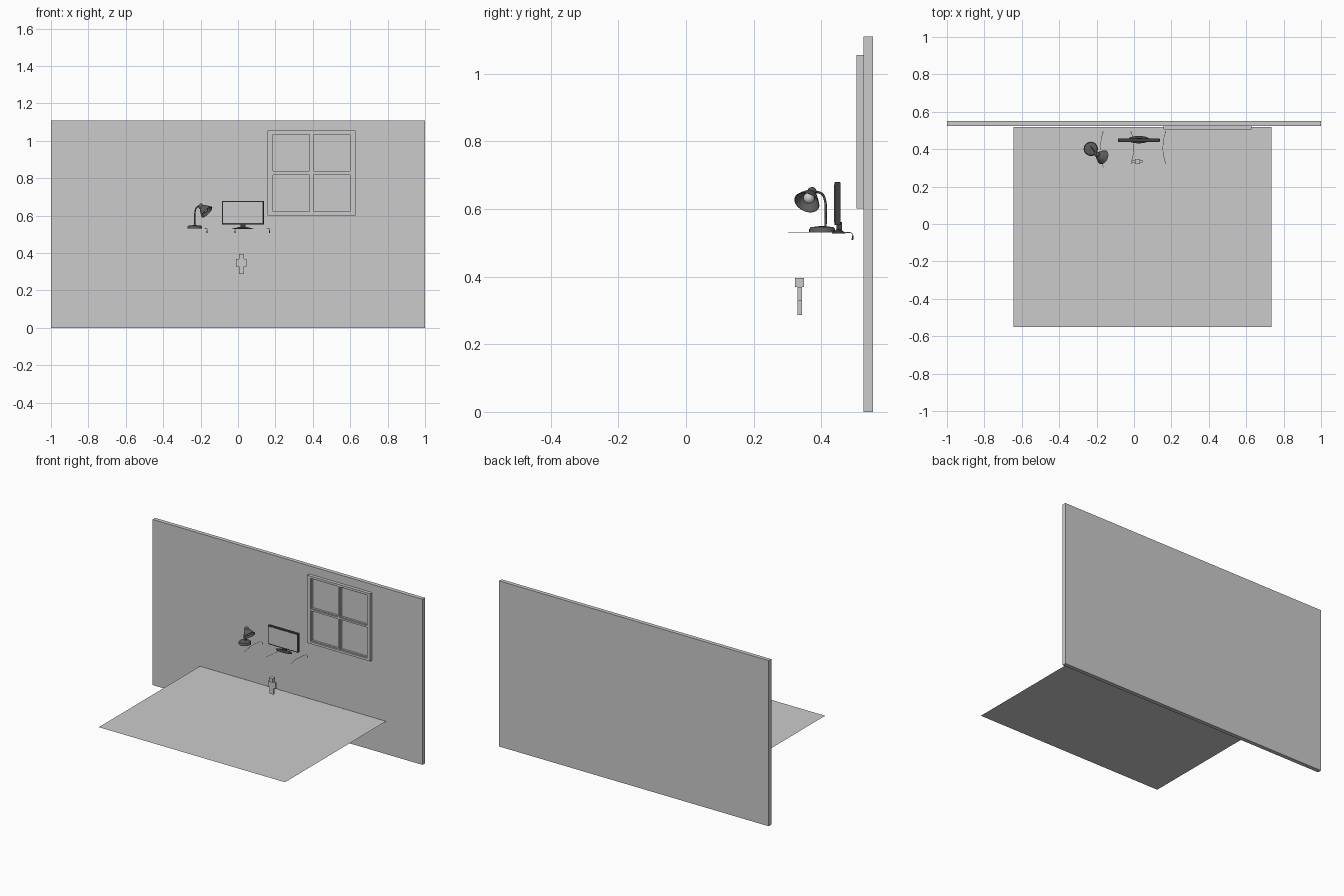
import bpy, bmesh, math
from mathutils import Vector

if "Cube" in bpy.data.objects:
    bpy.data.objects.remove(bpy.data.objects["Cube"])


def material(name, v):
    m = bpy.data.materials.new(name)
    m.diffuse_color = (v, v, v, 1)
    m.use_nodes = True
    m.node_tree.nodes["Principled BSDF"].inputs["Base Color"].default_value = m.diffuse_color
    return m


GREY = material("plain grey", 0.6)
LAMP = material("lamp dark grey", 0.11)
BLACK = material("monitor charcoal", 0.05)


def add_mesh(name, bm, mat, smooth=False):
    bmesh.ops.recalc_face_normals(bm, faces=bm.faces)
    me = bpy.data.meshes.new(name)
    bm.to_mesh(me)
    bm.free()
    me.materials.append(mat)
    ob = bpy.data.objects.new(name, me)
    bpy.context.collection.objects.link(ob)
    if smooth:
        bpy.ops.object.select_all(action='DESELECT')
        ob.select_set(True)
        bpy.context.view_layer.objects.active = ob
        bpy.ops.object.shade_smooth_by_angle(angle=math.radians(40))
    return ob


def box(name, x, y, z, mat=GREY, bevel=0):
    bm = bmesh.new()
    bmesh.ops.create_cube(bm, size=1)
    for v in bm.verts:
        for i, (a, b) in enumerate((x, y, z)):
            v.co[i] = a if v.co[i] < 0 else b
    if bevel:
        bmesh.ops.bevel(bm, geom=bm.edges[:], offset=bevel, segments=2,
                        profile=0.5, affect='EDGES')
    return add_mesh(name, bm, mat)


def lathe(name, profile, origin, axis=(0, 0, 1), mat=LAMP, steps=32, flatten=1):
    """Spin (radius, height) points round an axis."""
    bm = bmesh.new()
    vs = [bm.verts.new((r, 0, h)) for r, h in profile]
    edges = [bm.edges.new(p) for p in zip(vs, vs[1:])]
    bmesh.ops.spin(bm, geom=vs + edges, cent=(0, 0, 0), axis=(0, 0, 1),
                   angle=math.tau, steps=steps)
    bmesh.ops.remove_doubles(bm, verts=bm.verts, dist=1e-5)
    q = Vector((0, 0, 1)).rotation_difference(Vector(axis).normalized())
    for v in bm.verts:
        v.co.y *= flatten
        v.co = q @ v.co + Vector(origin)
    return add_mesh(name, bm, mat, True)


def tube(name, pts, radius, mat):
    cu = bpy.data.curves.new(name, 'CURVE')
    cu.dimensions = '3D'
    cu.bevel_depth = radius
    cu.bevel_resolution = 2
    cu.use_fill_caps = True
    sp = cu.splines.new('NURBS')
    sp.points.add(len(pts) - 1)
    for p, co in zip(sp.points, pts):
        p.co = (*co, 1)
    sp.use_endpoint_u = True
    sp.order_u = 3
    sp.resolution_u = 8
    cu.materials.append(mat)
    ob = bpy.data.objects.new(name, cu)
    bpy.context.collection.objects.link(ob)
    bpy.ops.object.select_all(action='DESELECT')
    ob.select_set(True)
    bpy.context.view_layer.objects.active = ob
    bpy.ops.object.convert(target='MESH')


# room: back wall and raised floor sheet
box("back_wall", (-1, 1), (0.525, 0.552), (0, 1.11))
bm = bmesh.new()
bm.faces.new([bm.verts.new(p) for p in ((-0.645, -0.552, 0.224), (0.735, -0.552, 0.224),
                                        (0.735, 0.518, 0.224), (-0.645, 0.518, 0.224))])
floor = add_mesh("floor", bm, GREY)
if floor.data.polygons[0].normal.z < 0:
    floor.data.flip_normals()


# window: outer frame, then stepped sash around each of four panes
def ring(name, x0, x1, z0, z1, w, h, y):
    box(name + "_left", (x0, x0 + w), y, (z0, z1))
    box(name + "_right", (x1 - w, x1), y, (z0, z1))
    box(name + "_bottom", (x0 + w, x1 - w), y, (z0, z0 + h))
    box(name + "_top", (x0 + w, x1 - w), y, (z1 - h, z1))


ring("window_frame", 0.159, 0.627, 0.601, 1.055, 0.024, 0.015, (0.504, 0.525))
box("window_post", (0.388, 0.398), (0.506, 0.525), (0.616, 1.04))
box("window_rail", (0.183, 0.603), (0.506, 0.525), (0.823, 0.833))
for i, (a, b) in enumerate(((0.183, 0.388), (0.398, 0.603))):
    for j, (c, d) in enumerate(((0.616, 0.823), (0.833, 1.04))):
        ring(f"sash_{i}{j}", a, b, c, d, 0.005, 0.005, (0.512, 0.525))

# desk lamp: base, bent neck, shade and bulb
lathe("lamp_base", [(0, 0), (0.038, 0), (0.038, 0.010), (0.034, 0.015),
                    (0.010, 0.018), (0, 0.018)], (-0.231, 0.402, 0.531))
tube("lamp_neck", [(-0.231, 0.412, 0.545), (-0.231, 0.413, 0.58),
                   (-0.231, 0.413, 0.62), (-0.224, 0.405, 0.644),
                   (-0.211, 0.388, 0.651), (-0.198, 0.372, 0.651)], 0.0035, LAMP)
apex, aim = Vector((-0.198, 0.372, 0.650)), Vector((0.68, -0.32, -0.66)).normalized()
lathe("lamp_shade", [(0, -0.014), (0.009, -0.012), (0.014, -0.005), (0.014, 0.008),
                     (0.020, 0.013), (0.030, 0.029), (0.039, 0.047),
                     (0.0375, 0.047), (0.0285, 0.030), (0.018, 0.014),
                     (0, 0.010)], apex, aim)
lathe("lamp_bulb", [(0.017 * math.sin(math.pi * i / 10),
                     0.027 - 0.017 * math.cos(math.pi * i / 10)) for i in range(11)],
      apex, aim, GREY, 20)

# monitor: case, screen plate, neck and stepped oval foot
box("monitor_case", (-0.086, 0.138), (0.439, 0.457), (0.552, 0.679), BLACK, 0.002)
box("monitor_screen", (-0.079, 0.131), (0.4375, 0.440), (0.560, 0.672))
box("monitor_neck", (0.014, 0.039), (0.445, 0.461), (0.534, 0.562), BLACK)
lathe("monitor_foot", [(0, 0), (0.058, 0), (0.058, 0.003), (0.040, 0.006),
                       (0.022, 0.011), (0, 0.011)],
      (0.026, 0.451, 0.528), mat=BLACK, flatten=0.34)

# loose cables, each with a hanging plug at the back
for n, x, s in (("left", -0.177, 1), ("middle", -0.004, -1), ("right", 0.157, 1)):
    e = 0.012 * s
    tube(f"cable_{n}", [(x + e, 0.302 if n == "left" else 0.32, 0.531),
                        (x + e * 0.6, 0.345, 0.531), (x - e * 0.2, 0.38, 0.531),
                        (x - e * 0.2, 0.43, 0.531), (x + e * 0.5, 0.475, 0.531),
                        (x + e, 0.492, 0.530), (x + e, 0.493, 0.518)], 0.0012, GREY)
    tube(f"cable_plug_{n}", [(x + e, 0.493, 0.522), (x + e, 0.493, 0.515),
                             (x + e, 0.491, 0.508)], 0.0024, LAMP)

# small blocky figure
fx = 0.0185
box("figure_head", (fx - 0.0135, fx + 0.0135), (0.322, 0.348), (0.369, 0.396))
box("figure_torso", (fx - 0.0135, fx + 0.0135), (0.329, 0.342), (0.328, 0.369))
for side, d in (("left", -1), ("right", 1)):
    arm = sorted((fx + d * 0.0135, fx + d * 0.028))
    leg = sorted((fx, fx + d * 0.0135))
    box(f"figure_{side}_arm", arm, (0.329, 0.342), (0.328, 0.369))
    box(f"figure_{side}_leg", leg, (0.329, 0.342), (0.287, 0.328))
